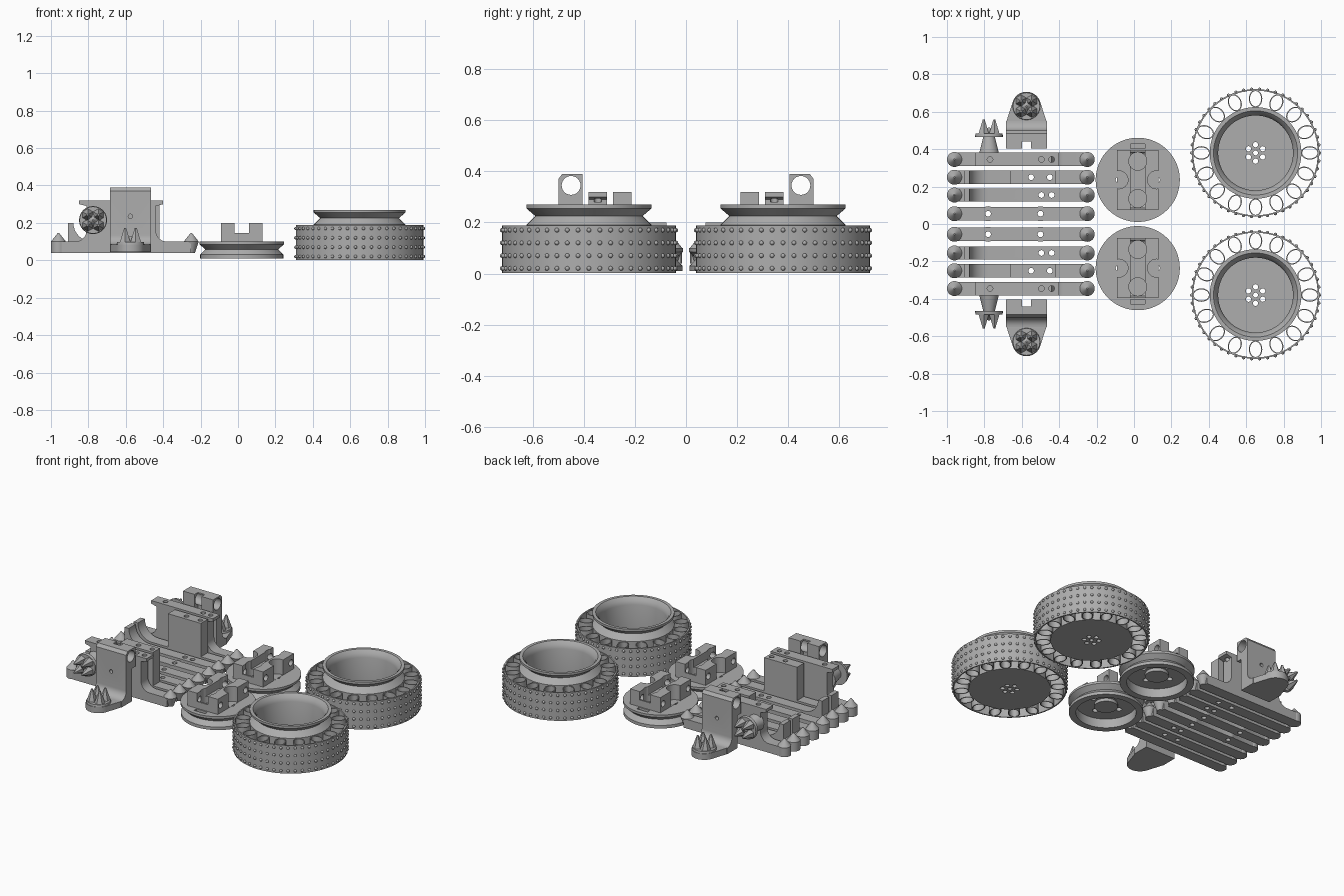
import bpy, bmesh
from math import sin, cos, pi, radians
from mathutils import Matrix, Vector

if "Cube" in bpy.data.objects:
    bpy.data.objects.remove(bpy.data.objects["Cube"])

grey = bpy.data.materials.new("plain grey")
grey.use_nodes = True
tint = (.42, .42, .42, 1)
grey.diffuse_color = tint
grey.node_tree.nodes["Principled BSDF"].inputs["Base Color"].default_value = tint

TURN = {"x": Matrix.Rotation(pi / 2, 4, "Y"), "y": Matrix.Rotation(-pi / 2, 4, "X"), "z": Matrix()}
parts = []


def make(name, bm):
    bmesh.ops.recalc_face_normals(bm, faces=bm.faces)
    mesh = bpy.data.meshes.new(name)
    bm.to_mesh(mesh)
    bm.free()
    ob = bpy.data.objects.new(name, mesh)
    bpy.context.collection.objects.link(ob)
    return ob


def finish(name, bm, holes=None):
    """Turn the bmesh into an object, cut by the optional holes bmesh."""
    ob = make(name, bm)
    if holes:
        cutter = make(name + "_cutter", holes)
        cutter.hide_render = True
        mod = ob.modifiers.new("cut", "BOOLEAN")
        mod.operation, mod.solver, mod.object = "DIFFERENCE", "EXACT", cutter
        mod.use_self = True
        bpy.context.view_layer.update()
        graph = bpy.context.evaluated_depsgraph_get()
        mesh = bpy.data.meshes.new_from_object(ob.evaluated_get(graph))
        ob.modifiers.clear()
        ob.data = mesh
        bpy.data.objects.remove(cutter)
    ob.data.materials.clear()
    ob.data.materials.append(grey)
    parts.append(ob)


def cyl(bm, start, length, r1, r2=None, axis="z", n=24):
    """Cylinder or cone growing from start along an axis; negative length flips it."""
    flip = Matrix.Rotation(pi, 4, "X" if axis != "x" else "Z") if length < 0 else Matrix()
    size = abs(length)
    m = Matrix.Translation(start) @ flip @ TURN[axis] @ Matrix.Translation((0, 0, size / 2))
    bmesh.ops.create_cone(bm, cap_ends=True, segments=n, radius1=r1,
                          radius2=r1 if r2 is None else r2, depth=size, matrix=m)


def box(bm, centre, size):
    m = Matrix.Translation(centre) @ Matrix.Diagonal((*size, 1))
    bmesh.ops.create_cube(bm, size=1, matrix=m)


def prism(bm, points, shift):
    """Extrude a flat outline by a shift vector."""
    face = bm.faces.new([bm.verts.new(p) for p in points])
    out = bmesh.ops.extrude_face_region(bm, geom=[face], use_keep_orig=True)
    moved = [v for v in out["geom"] if isinstance(v, bmesh.types.BMVert)]
    bmesh.ops.translate(bm, verts=moved, vec=shift)


def lathe(bm, profile, x, y, n=72):
    verts = [bm.verts.new((x + r, y, z)) for r, z in profile]
    edges = [bm.edges.new(pair) for pair in zip(verts, verts[1:])]
    bmesh.ops.spin(bm, geom=verts + edges, cent=(x, y, 0), axis=(0, 0, 1),
                   angle=2 * pi, steps=n, use_merge=True)
    bmesh.ops.remove_doubles(bm, verts=bm.verts, dist=.0002)


def arc(u, v, r, start, end, n=8):
    angles = [radians(start + (end - start) * i / n) for i in range(n + 1)]
    return [(u + r * cos(a), v + r * sin(a)) for a in angles]


def ring(count, r, x=0, y=0, offset=0):
    for i in range(count):
        a = 2 * pi * (i + offset) / count
        yield x + r * cos(a), y + r * sin(a), a


def wheel(end, y):
    x = .65
    # Cup-shaped rim with a waisted collar and bolt holes
    bm, holes = bmesh.new(), bmesh.new()
    lathe(bm, [(0, .004), (.245, .004), (.245, .19), (.235, .2), (.21, .225), (.245, .255),
               (.245, .27), (.225, .27), (.208, .25), (.2, .225), (.2, .03), (0, .03)], x, y)
    cyl(holes, (x, y, -.1), .3, .013)
    for px, py, a in ring(6, .044, x, y, .5):
        cyl(holes, (px, py, -.1), .3, .014)
    finish(end + "_rim", bm, holes)
    # Thin tread band with rows of studs
    bm = bmesh.new()
    lathe(bm, [(.333, .002), (.341, .002), (.341, .188), (.333, .188), (.333, .002)], x, y, 96)
    for row in range(4):
        for px, py, a in ring(50, .341, x, y):
            bmesh.ops.create_icosphere(bm, subdivisions=2, radius=.009,
                                       matrix=Matrix.Translation((px, py, .02 + .05 * row)))
    finish(end + "_tread", bm)
    # Springy oval loops between rim and tread
    bm = bmesh.new()
    for px, py, a in ring(16, .29, x, y):
        rows = []
        for wide, tall, z in ((.047, .036, .004), (.047, .036, .186), (.041, .03, .186), (.041, .03, .004)):
            rows.append([bm.verts.new(Vector((px, py, z)) + Matrix.Rotation(a, 3, "Z")
                        @ Vector((wide * cos(t), tall * sin(t), 0))) for _, _, t in ring(20, 1)])
        for k in range(4):
            one, two = rows[k], rows[(k + 1) % 4]
            for i in range(20):
                j = (i + 1) % 20
                bm.faces.new((one[i], one[j], two[j], two[i]))
    finish(end + "_tyre_loops", bm)


def pulley(end, y, s):
    x = .02
    # Grooved disc, hollow underneath
    bm, holes = bmesh.new(), bmesh.new()
    lathe(bm, [(0, .05), (.07, .05), (.07, .07), (.18, .07), (.18, .01), (.222, .01), (.222, .03),
               (.195, .058), (.225, .085), (.225, .1), (0, .1)], x, y)
    for px, py, a in ring(4, .1, x, y):
        cyl(holes, (px, py, 0), .3, .018)
    box(holes, (x, y + s * .18, .1), (.08, .025, .04))
    finish(end + "_pulley", bm, holes)
    # Raised mount with round bites, a centre channel and pin holes
    bm, holes = bmesh.new(), bmesh.new()
    box(bm, (x, y, .15), (.22, .32, .1))
    for px, py, a in ring(4, .1, x, y):
        cyl(holes, (px, py, .101), .2, .048)
    box(holes, (x, y, .19), (.08, .4, .09))
    for side in (-1, 1):
        cyl(holes, (x - .2, y + side * .13, .15), .4, .02, axis="x")
    finish(end + "_pulley_mount", bm, holes)


def crown(bm, centre, axis, s=1):
    """Round base with four pointed prongs."""
    c, d = Vector(centre), s * .018
    cyl(bm, c, d, .075, .072, axis)
    for u, v, a in ring(4, .04, offset=.5):
        off = Vector((u, v, d)) if axis == "z" else Vector((u, d, v))
        cyl(bm, c + off, s * .075, .032, .006, axis, 6)
    cyl(bm, c, s * .05, .06, .004, axis)


def bar(name, y, kind, drill):
    # Track bar outline, from the underside round over the top
    left, right, low, top = -.96, -.25, .04, .1
    line = [(left, low), (right, low), (right, top)]
    if kind == "outer":
        line += arc(-.38, .16, .06, 270, 180) + [(-.44, .29), (-.4, .3), (-.4, .32), (-.85, .32),
                                                (-.85, .3), (-.81, .29)]
        line += arc(-.87, .16, .06, 0, -90)
    if kind == "raised":
        line += [(-.42, top), (-.42, .32), (-.66, .32), (-.66, top)]
    if kind in ("raised", "curved"):
        line += arc(-.78, .2, .1, 270, 180) + [(-.91, .2), (-.91, top)]
    line.append((left, top))
    bm, holes = bmesh.new(), bmesh.new()
    prism(bm, [(u, y - .036, v) for u, v in line], (0, .072, 0))
    for hx in drill:
        cyl(holes, (hx, y, .28 if kind == "outer" else 0), .5, .015)
        if kind == "flat":
            cyl(bm, (hx, y, low), .06, .04)
    finish(name, bm, holes)
    # Rounded ends with cone studs
    bm = bmesh.new()
    for cx, foot in ((left, .04), (right, .02)):
        cyl(bm, (cx, y, low), .06, foot, .04)
        cyl(bm, (cx, y, top), .045, .04, .004)
    finish(name + "_end_studs", bm)


def bracket(end, s):
    x, half = -.575, .11
    # Upright plate with a thick head and a curved foot joint
    side = [(.405, .39), (.405, .26), (.44, .26), (.44, .045), (.55, .045), (.55, .085)]
    side += arc(.55, .135, .05, 270, 180) + [(.5, .37), (.485, .39)]
    bm, holes = bmesh.new(), bmesh.new()
    prism(bm, [(x - half, s * u, v) for u, v in side], (2 * half, 0, 0))
    cyl(holes, (x - .3, s * .45, .345), .6, .037, axis="x")
    cyl(holes, (x, s * .45, .235), s * .2, .012, axis="y")
    box(holes, (x, s * .41, .35), (.05, .06, .2))
    finish(end + "_bracket", bm, holes)
    # Tapered foot with a pronged crown
    foot = [(x + half, .54)] + arc(x, .63, .077, 20, 160, 16) + [(x - half, .54)]
    bm = bmesh.new()
    prism(bm, [(u, s * v, .045) for u, v in foot], (0, 0, .04))
    finish(end + "_bracket_foot", bm)
    bm = bmesh.new()
    crown(bm, (x, s * .63, .08), "z")
    finish(end + "_foot_crown", bm)
    # Sideways crown on a stem
    bm = bmesh.new()
    cyl(bm, (-.775, s * .37, .215), s * .1, .055, .03, "y")
    crown(bm, (-.775, s * .465, .215), "y", s)
    finish(end + "_side_crown", bm)


for end, s in (("back", 1), ("front", -1)):
    wheel(end + "_wheel", s * .38)
    pulley(end, s * .236, s)
    bracket(end, s)
    bar(end + "_outer_bar", s * .345, "outer", (-.77, -.495, -.44))
    bar(end + "_raised_bar", s * .25, "raised", (-.55, -.45))
    bar(end + "_curved_bar", s * .155, "curved", (-.495, -.44))
    bar(end + "_inner_bar", s * .055, "flat", (-.78, -.5))

bpy.ops.object.select_all(action="DESELECT")
for ob in parts:
    ob.select_set(True)
bpy.context.view_layer.objects.active = parts[0]
bpy.ops.object.shade_smooth_by_angle(angle=radians(35))
